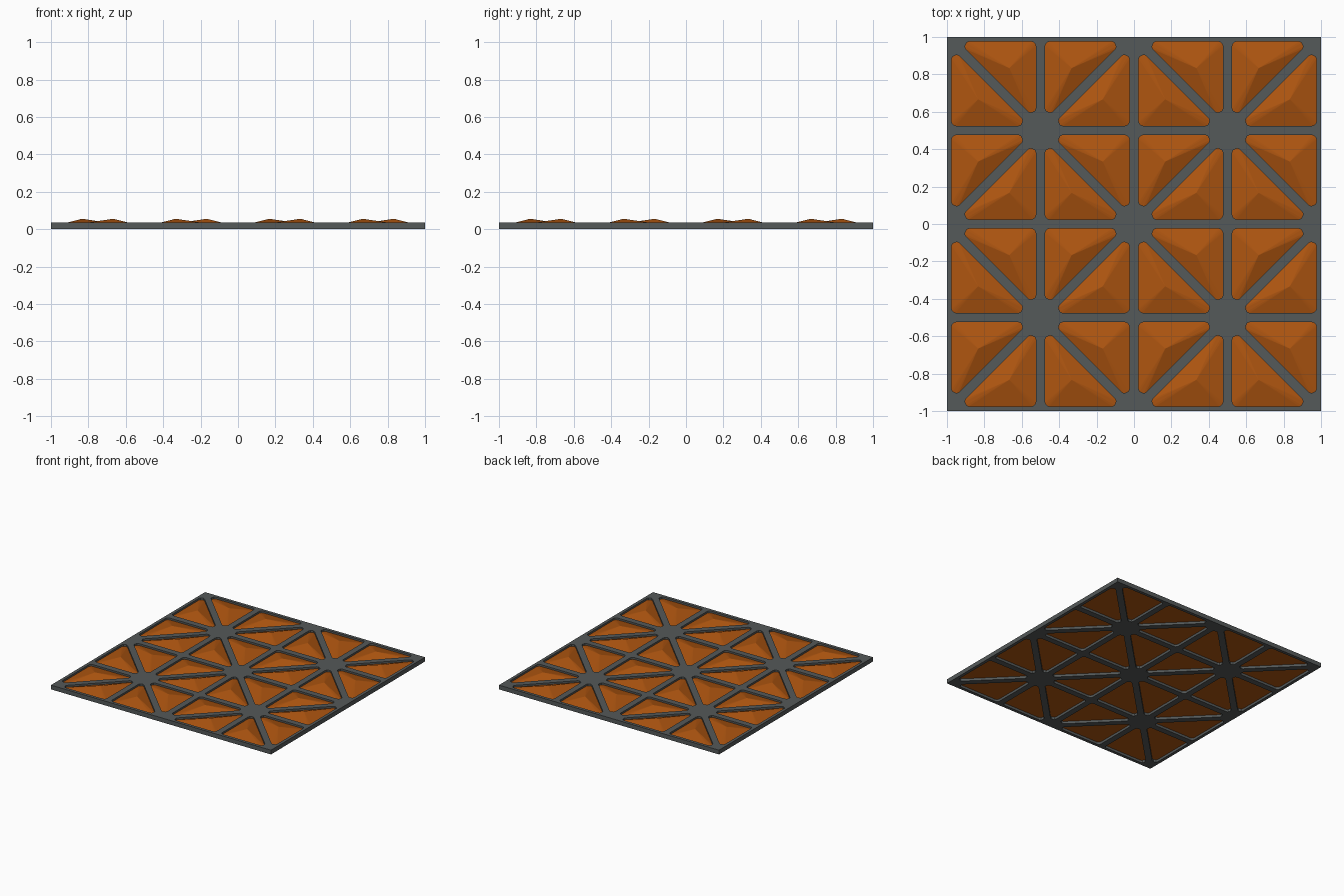
import bpy, bmesh, math
from mathutils import Vector

if "Cube" in bpy.data.objects:
    bpy.data.objects.remove(bpy.data.objects["Cube"])

T, CELL, HALF, R = 0.035, 0.5, 0.025, 0.025   # thickness, cell, half strut, corner radius
BASE, APEX = 0.02, 0.056                      # panel rim and peak heights


def material(name, col):
    m = bpy.data.materials.new(name)
    m.diffuse_color = (*col, 1)
    m.use_nodes = True
    m.node_tree.nodes["Principled BSDF"].inputs["Base Color"].default_value = m.diffuse_color
    return m


GREY = material("slate grey", (0.09, 0.10, 0.10))
ORANGE = material("burnt orange", (0.42, 0.09, 0.005))


def inset_triangle(tri, d):
    """Shrink a triangle by d on every side, towards its incentre."""
    a, b, c = tri
    la, lb, lc = (b - c).length, (c - a).length, (a - b).length
    centre = (a * la + b * lb + c * lc) / (la + lb + lc)
    r = abs((b - a).cross(c - a)) / (la + lb + lc)
    return [centre + (p - centre) * (1 - d / r) for p in tri]


def rounded(tri, r, n=5):
    """Outline of a triangle with arc corners."""
    out = []
    for i, p in enumerate(tri):
        u = (tri[i - 1] - p).normalized()
        v = (tri[(i + 1) % 3] - p).normalized()
        half = u.angle(v) / 2
        c = p + (u + v).normalized() * (r / math.sin(half))
        s = p + u * (r / math.tan(half)) - c
        e = p + v * (r / math.tan(half)) - c
        for k in range(n + 1):
            d = s.lerp(e, k / n).normalized() * r
            out.append(c + d)
    return out


# Two triangles per cell, split by the diagonal through each quadrant hub
triangles = []
for hx in (-0.5, 0.5):
    for hy in (-0.5, 0.5):
        hub = Vector((hx, hy))
        for sx in (-1, 1):
            for sy in (-1, 1):
                corner = hub + Vector((sx, sy)) * CELL
                for side in (Vector((sx, 0)), Vector((0, sy))):
                    triangles.append([hub, hub + side * CELL, corner])
holes = [rounded(inset_triangle(t, HALF), R) for t in triangles]

# Lattice frame: square plate with rounded triangular openings
cu = bpy.data.curves.new("lattice_frame", 'CURVE')
cu.dimensions, cu.fill_mode, cu.extrude = '2D', 'BOTH', T / 2
square = [Vector(p) for p in ((-1, -1), (1, -1), (1, 1), (-1, 1))]
for loop in [square] + holes:
    sp = cu.splines.new('POLY')
    sp.points.add(len(loop) - 1)
    for pt, p in zip(sp.points, loop):
        pt.co = (p.x, p.y, 0, 1)
    sp.use_cyclic_u = True
tmp = bpy.data.objects.new("frame_curve", cu)
bpy.context.collection.objects.link(tmp)
bpy.context.view_layer.update()
mesh = bpy.data.meshes.new_from_object(tmp.evaluated_get(bpy.context.evaluated_depsgraph_get()))
bpy.data.objects.remove(tmp)
bm = bmesh.new()
bm.from_mesh(mesh)
bmesh.ops.translate(bm, verts=bm.verts, vec=(0, 0, T / 2))
bmesh.ops.remove_doubles(bm, verts=bm.verts, dist=1e-5)
bmesh.ops.recalc_face_normals(bm, faces=bm.faces)
# The outer edge is orange on the front left half and the back right half
rim = [f for f in bm.faces if abs(f.calc_center_median().y) > 0.999]
geom = set(rim) | {e for f in rim for e in f.edges} | {v for f in rim for v in f.verts}
bmesh.ops.bisect_plane(bm, geom=list(geom), plane_co=(0, 0, 0), plane_no=(1, 0, 0))
for f in bm.faces:
    f.smooth = False
    c = f.calc_center_median()
    f.material_index = int(abs(c.y) > 0.999 and c.x * c.y > 0)
bm.to_mesh(mesh)
bm.free()
mesh.materials.clear()
mesh.materials.append(GREY)
mesh.materials.append(ORANGE)
bpy.context.collection.objects.link(bpy.data.objects.new("lattice_frame", mesh))

# Shallow pyramid panels filling the openings
bm = bmesh.new()
for tri, loop in zip(triangles, holes):
    c = sum(tri, Vector((0, 0))) / 3
    rim = [bm.verts.new((p.x, p.y, BASE)) for p in loop]
    top = bm.verts.new((c.x, c.y, APEX))
    for i in range(len(rim)):
        bm.faces.new((rim[i - 1], rim[i], top))
    bm.faces.new(rim)
bmesh.ops.recalc_face_normals(bm, faces=bm.faces)
mesh = bpy.data.meshes.new("pyramid_panels")
bm.to_mesh(mesh)
bm.free()
mesh.materials.append(ORANGE)
bpy.context.collection.objects.link(bpy.data.objects.new("pyramid_panels", mesh))
